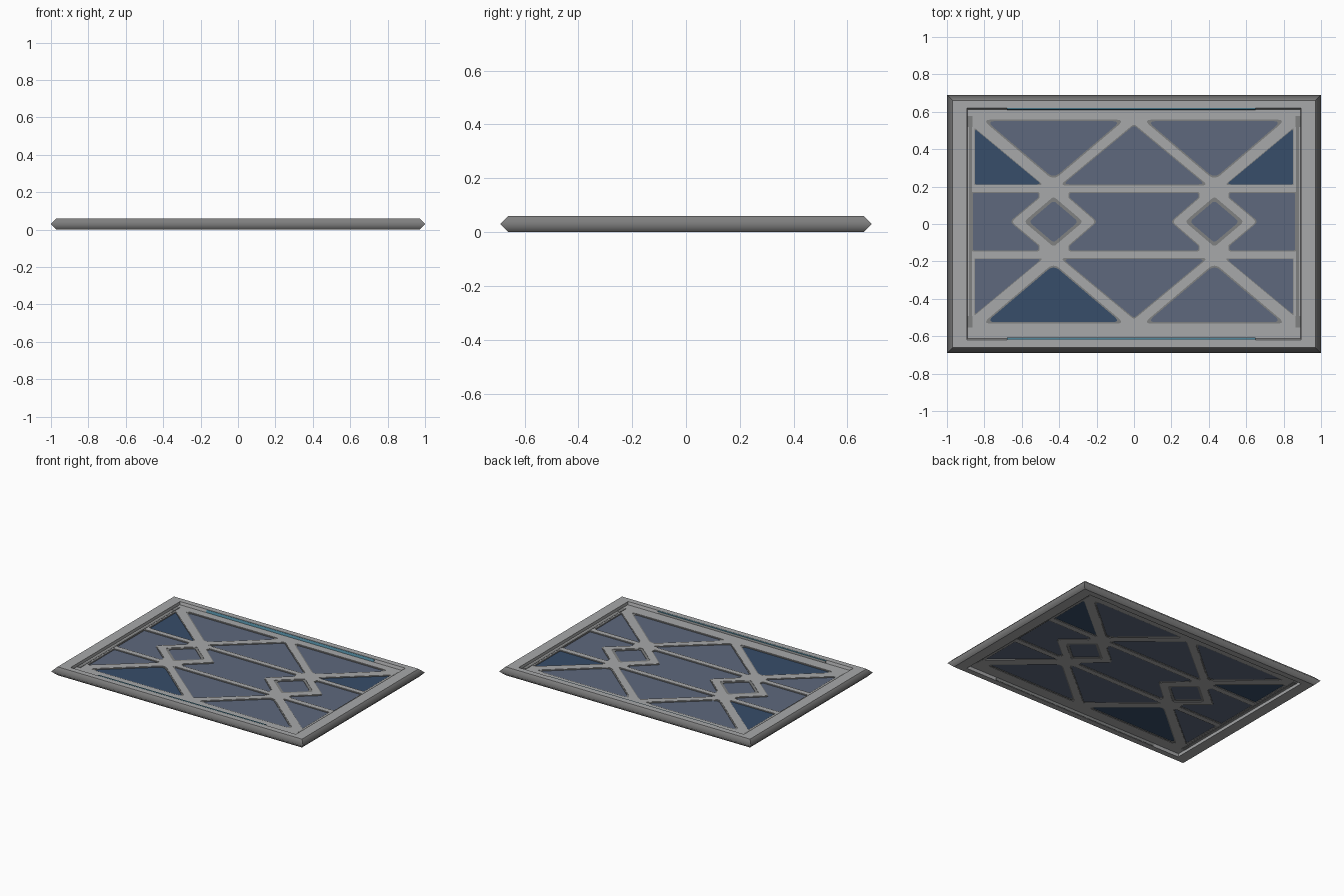
import bpy, bmesh, math
from mathutils import Vector

if "Cube" in bpy.data.objects:
    bpy.data.objects.remove(bpy.data.objects["Cube"])

Y0 = 0.0125          # lattice sits slightly towards the back
ZM = 0.03            # middle height of the panel


def mat(name, rgb):
    m = bpy.data.materials.new(name)
    m.diffuse_color = (*rgb, 1)
    m.use_nodes = True
    m.node_tree.nodes["Principled BSDF"].inputs["Base Color"].default_value = m.diffuse_color
    return m


LIGHT = mat("light_grey", (0.39, 0.395, 0.40))
EDGE = mat("edge_grey", (0.21, 0.21, 0.21))
RIM = mat("rim_grey", (0.215, 0.22, 0.22))
PANE = mat("slate_blue_glass", (0.112, 0.14, 0.205))
DARK = mat("dark_blue_glass", (0.038, 0.075, 0.142))
TEAL = mat("teal_strip", (0.08, 0.24, 0.33))


def add(name, me, *mats):
    ob = bpy.data.objects.new(name, me)
    bpy.context.collection.objects.link(ob)
    for m in mats:
        me.materials.append(m)
    return ob


def ccw(pts):
    """Return (x, y, radius) points in counter-clockwise order."""
    a = sum(p[0] * q[1] - q[0] * p[1] for p, q in zip(pts, pts[1:] + pts[:1]))
    return pts if a > 0 else pts[::-1]


def outline(pts, d=0.0):
    """Offset a polygon outwards by d and round its corners."""
    pts = ccw(pts)
    n = len(pts)
    P = [Vector(p[:2]) for p in pts]
    off = []
    for i in range(n):
        e1 = (P[i] - P[i - 1]).normalized()
        e2 = (P[(i + 1) % n] - P[i]).normalized()
        n1, n2 = Vector((e1.y, -e1.x)), Vector((e2.y, -e2.x))
        off.append(P[i] + (n1 + n2) * d / (1 + n1.dot(n2)))
    out = []
    for i in range(n):
        p, r = off[i], pts[i][2]
        a, b = off[i - 1] - p, off[(i + 1) % n] - p
        t = min(r / math.tan(a.angle(b) / 2), 0.45 * a.length, 0.45 * b.length)
        s, e = p + a.normalized() * t, p + b.normalized() * t
        for k in range(7):
            u = k / 6
            out.append(s * (1 - u) ** 2 + p * 2 * u * (1 - u) + e * u * u)
    return out


def plate(name, loops, half, material):
    """Flat plate of given half thickness; extra loops become holes."""
    cu = bpy.data.curves.new(name, 'CURVE')
    cu.dimensions, cu.fill_mode, cu.extrude = '2D', 'BOTH', half
    for loop in loops:
        sp = cu.splines.new('POLY')
        sp.points.add(len(loop) - 1)
        for q, p in zip(sp.points, loop):
            q.co = (p[0], p[1] + Y0, 0, 1)
        sp.use_cyclic_u = True
    tmp = bpy.data.objects.new(name + "_outline", cu)
    bpy.context.collection.objects.link(tmp)
    dg = bpy.context.evaluated_depsgraph_get()
    me = bpy.data.meshes.new_from_object(tmp.evaluated_get(dg))
    bpy.data.objects.remove(tmp)
    bm = bmesh.new()
    bm.from_mesh(me)
    bmesh.ops.remove_doubles(bm, verts=bm.verts, dist=1e-5)
    bmesh.ops.recalc_face_normals(bm, faces=bm.faces)
    for f in bm.faces:
        f.smooth = False
        f.material_index = 0
    bm.to_mesh(me)
    bm.free()
    me.materials.clear()
    ob = add(name, me, material)
    ob.location.z = ZM
    return ob


def box(name, loc, size, material, rx=0.0):
    me = bpy.data.meshes.new(name)
    bm = bmesh.new()
    bmesh.ops.create_cube(bm, size=1)
    bmesh.ops.scale(bm, vec=size, verts=bm.verts)
    bm.to_mesh(me)
    bm.free()
    ob = add(name, me, material)
    ob.location = loc
    ob.rotation_euler.x = rx
    return ob


# Outer frame: hexagonal profile swept round a rectangle
prof = [(1, 0.69, 0.03), (0.97, 0.66, 0.06), (0.894, 0.62, 0.06),
        (0.89, 0.61, 0.03), (0.894, 0.62, 0.0), (0.97, 0.66, 0.0)]
bm = bmesh.new()
rings = [[bm.verts.new((sx * x, sy * y, z))
          for sx, sy in ((1, 1), (-1, 1), (-1, -1), (1, -1))] for x, y, z in prof]
for i, ring in enumerate(rings):
    nxt = rings[(i + 1) % 6]
    for k in range(4):
        f = bm.faces.new((ring[k], ring[(k + 1) % 4], nxt[(k + 1) % 4], nxt[k]))
        f.smooth = i in (0, 5)
        f.material_index = 1 if i in (0, 5) else 0
bmesh.ops.recalc_face_normals(bm, faces=bm.faces)
for e in bm.edges:      # only the outer ridge is soft
    e.smooth = all(v in rings[0] for v in e.verts)
me = bpy.data.meshes.new("outer_frame")
bm.to_mesh(me)
bm.free()
add("outer_frame", me, LIGHT, EDGE)

# Pane outlines: (x, y, corner radius), relative to the lattice centre


def flip(pts, sx, sy):
    return [(x * sx, y * sy, r) for x, y, r in pts]


triangle = [(-0.79, 0.5375, .018), (-0.07, 0.5375, .018), (-0.43, 0.232, .05)]
corner = [(-0.85, 0.495, .006), (-0.85, 0.2, .006), (-0.495, 0.2, .008)]
gable = [(0, 0.515, .02), (-0.38, 0.2, .012), (0.38, 0.2, .012)]
side = [(-0.86, 0.153, .005), (-0.51, 0.153, .02), (-0.51, 0.13, .015), (-0.665, 0, .02),
        (-0.51, -0.13, .015), (-0.51, -0.153, .02), (-0.86, -0.153, .005)]
half = [(-0.345, -0.153, .02), (-0.345, -0.13, .015), (-0.195, 0, .02),
        (-0.345, 0.13, .015), (-0.345, 0.153, .02)]
middle = half + flip(half, -1, 1)[::-1]
diamond = [(-0.43 + x, y, .02) for x, y in ((-.132, 0), (0, .112), (.132, 0), (0, -.112))]

panes = [("middle", middle, PANE, .006)]
for sy, v in ((1, "back"), (-1, "front")):
    panes.append((v + "_gable", flip(gable, 1, sy), PANE, .006))
    for sx, h in ((1, "left"), (-1, "right")):
        panes.append((f"{v}_{h}_triangle", flip(triangle, sx, sy),
                      DARK if (sy, sx) == (-1, 1) else PANE, .008))
        panes.append((f"{v}_{h}_corner", flip(corner, sx, sy),
                      DARK if sy == 1 else PANE, .004))
for sx, h in ((1, "left"), (-1, "right")):
    panes.append((h + "_side", flip(side, sx, 1), PANE, .006))
    panes.append((h + "_diamond", flip(diamond, sx, 1), PANE, .017))

# Glass panes with their seals, and the lattice they are cut out of
holes = []
for name, pts, m, w in panes:
    inner, outer = outline(pts), outline(pts, w)
    plate(name + "_pane", [inner], 0.004, m)
    plate(name + "_seal", [outer, inner], 0.0075, RIM)
    holes.append(outer)
slab = [(-.892, -.614 - Y0), (.892, -.614 - Y0), (.892, .614 - Y0), (-.892, .614 - Y0)]
plate("lattice", [slab] + holes, 0.010, LIGHT)

# Side rails beside the lattice, with wider end stops
for s, h in ((-1, "left"), (1, "right")):
    box(h + "_rail", (s * 0.873, Y0, ZM), (0.016, 1.10, 0.023), RIM)
    for e, v in ((-1, "front"), (1, "back")):
        box(f"{h}_{v}_rail_stop", (s * 0.877, Y0 + e * 0.535, ZM), (0.026, 0.06, 0.025), RIM)

# Long strips on the sloped inner walls, front and back, above and below
lean = math.atan(0.01 / 0.03)
for s, v in ((1, "back"), (-1, "front")):
    box(v + "_strip", (-0.015, s * 0.6145, 0.050), (1.33, 0.006, 0.018),
        TEAL if s > 0 else RIM, -s * lean)
    box(v + "_lower_strip", (-0.015, s * 0.6145, 0.010), (1.33, 0.006, 0.018), RIM, s * lean)
box("front_strip_cap", (-0.015, -0.612, 0.0585), (1.33, 0.010, 0.003), TEAL)
